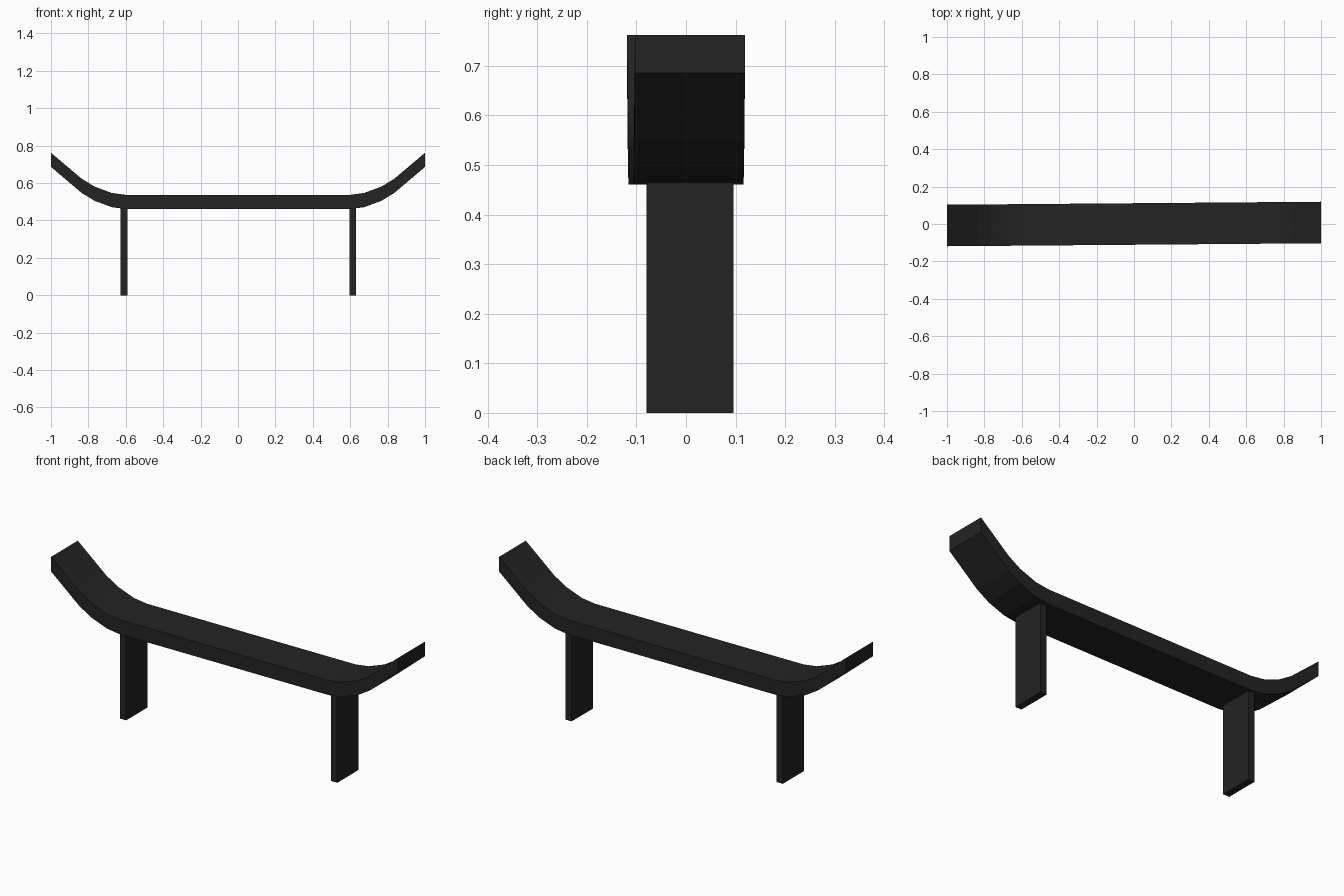
import bpy
import bmesh

cube = bpy.data.objects.get("Cube")
if cube:
    bpy.data.objects.remove(cube, do_unlink=True)

black = bpy.data.materials.new("matte_black")
black.use_nodes = True
colour = (0.017, 0.017, 0.017, 1)
black.diffuse_color = colour
black.node_tree.nodes["Principled BSDF"].inputs["Base Color"].default_value = colour

SKEW = 0.008  # the seat runs slightly off the x axis


def extrude_profile(name, outline, y_front, y_back, skew=0.0):
    """Extrude an x-z outline along y."""
    bm = bmesh.new()
    face = bm.faces.new([bm.verts.new((x, y_front + skew * x, z)) for x, z in outline])
    result = bmesh.ops.extrude_face_region(bm, geom=[face])
    moved = [v for v in result["geom"] if isinstance(v, bmesh.types.BMVert)]
    bmesh.ops.translate(bm, verts=moved, vec=(0, y_back - y_front, 0))
    bmesh.ops.recalc_face_normals(bm, faces=bm.faces)
    mesh = bpy.data.meshes.new(name)
    bm.to_mesh(mesh)
    bm.free()
    mesh.materials.append(black)
    obj = bpy.data.objects.new(name, mesh)
    bpy.context.collection.objects.link(obj)
    return obj


# Seat: flat middle with both ends curving upward
thickness = 0.076
half = [(0.6, 0.461), (0.675, 0.471), (0.767, 0.505), (0.837, 0.548), (1.0, 0.686)]
bottom = [(-x, z) for x, z in reversed(half)] + half
top = [(x, z + thickness) for x, z in reversed(bottom)]
extrude_profile("seat", bottom + top, -0.111, 0.111, SKEW)

# Legs: upright planks under the ends of the flat middle
for name, x in (("left_leg", 0.613), ("right_leg", -0.61)):
    outline = [(x - 0.018, 0), (x + 0.018, 0), (x + 0.018, 0.475), (x - 0.018, 0.475)]
    extrude_profile(name, outline, -0.08, 0.096)
